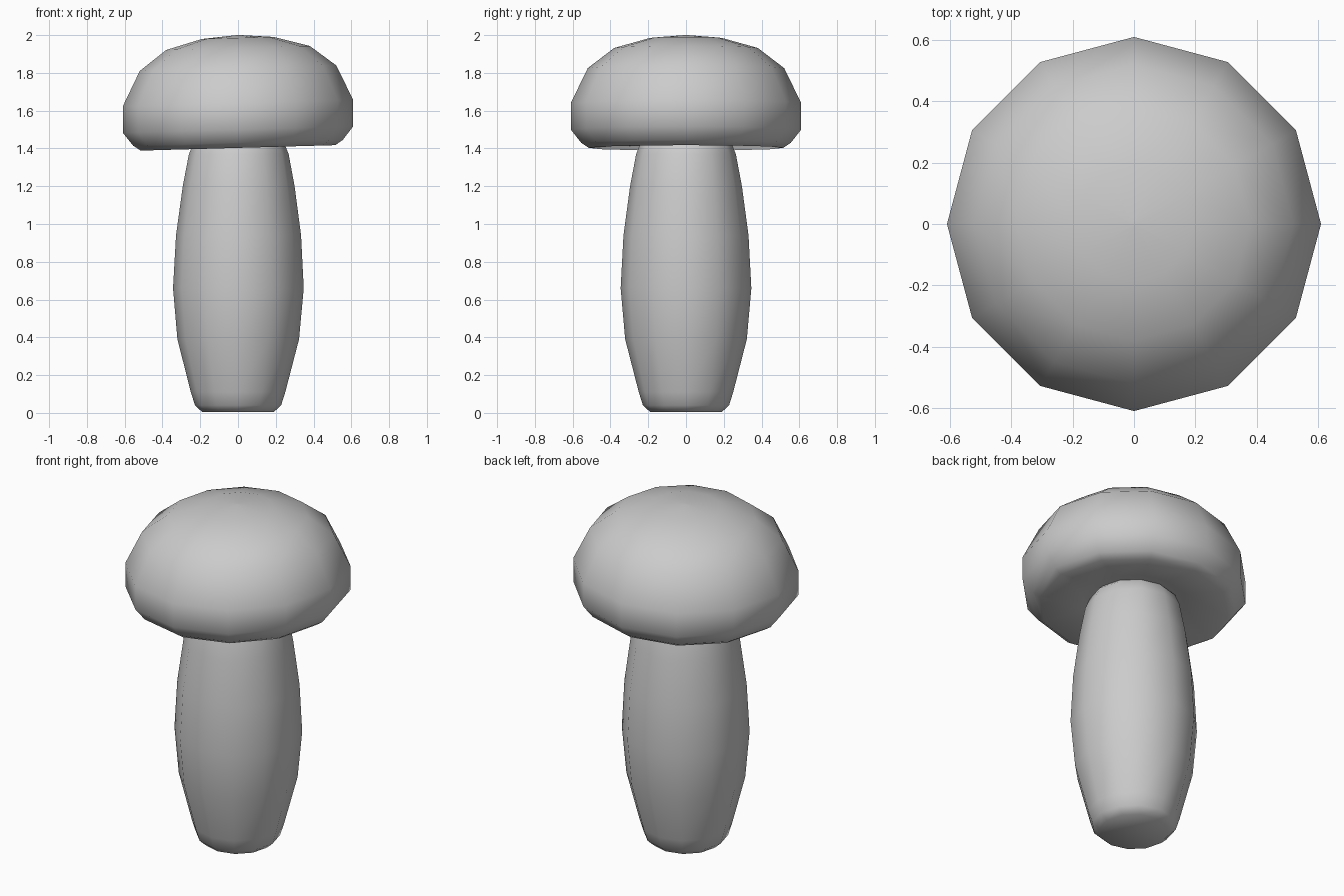
import bpy, bmesh
from math import cos, sin, pi

if "Cube" in bpy.data.objects:
    bpy.data.objects.remove(bpy.data.objects["Cube"])

SIDES = 12


def lathe(name, profile, tilt=0.0, shift=0.0):
    """Spin an (r, z) profile listed bottom to top; tilt raises the +x side."""
    bm = bmesh.new()
    rings = []
    for r, z in profile:
        ring = []
        for i in range(SIDES):
            a = 2 * pi * i / SIDES
            x = r * cos(a)
            ring.append(bm.verts.new((x + shift * z, r * sin(a), z + tilt * x)))
        rings.append(ring)
    for lo, hi in zip(rings, rings[1:]):
        for i in range(SIDES):
            j = (i + 1) % SIDES
            bm.faces.new((lo[i], lo[j], hi[j], hi[i]))
    bm.faces.new(rings[0][::-1])
    bm.faces.new(rings[-1])
    bmesh.ops.recalc_face_normals(bm, faces=bm.faces)
    for f in bm.faces:
        f.smooth = True
    mesh = bpy.data.meshes.new(name)
    bm.to_mesh(mesh)
    bm.free()
    obj = bpy.data.objects.new(name, mesh)
    bpy.context.collection.objects.link(obj)
    return obj


# Bulging stem with rounded ends
lathe("stem", [(0.19, 0.005), (0.228, 0.04), (0.25, 0.11), (0.322, 0.39),
               (0.346, 0.66), (0.331, 0.94), (0.296, 1.2), (0.264, 1.37),
               (0.24, 1.43), (0.2, 1.47)], shift=0.003)

# Domed cap, slightly tilted, with a hollowed underside
lathe("cap", [(0.2, 1.45), (0.28, 1.44), (0.515, 1.403), (0.555, 1.43),
              (0.61, 1.5), (0.61, 1.64), (0.52, 1.825), (0.38, 1.932),
              (0.19, 1.985), (0.01, 2.0)], tilt=0.028)
